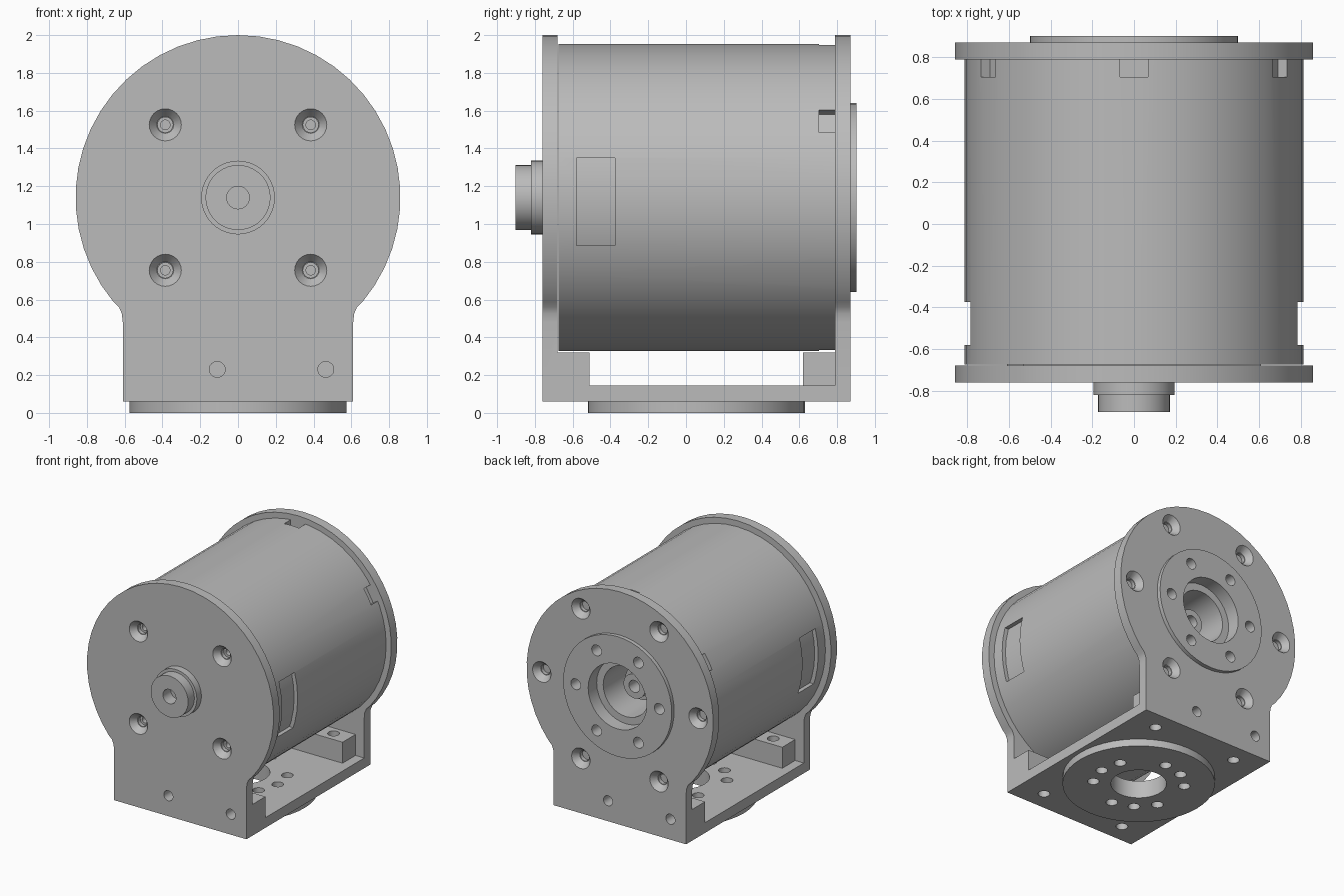
import bpy, bmesh
from math import cos, sin, pi, radians
from mathutils import Vector, Matrix

cube = bpy.data.objects.get("Cube")
if cube:
    bpy.data.objects.remove(cube, do_unlink=True)

AXIS = 1.14      # height of the motor axis
FRONT, BACK = -0.76, 0.87
HALF = 0.61      # half width of the foot
Y = Vector((0, 1, 0))
Z = Vector((0, 0, 1))

metal = bpy.data.materials.new("grey_metal")
metal.use_nodes = True
metal.diffuse_color = (0.5, 0.5, 0.5, 1)
metal.node_tree.nodes["Principled BSDF"].inputs["Base Color"].default_value = (0.5, 0.5, 0.5, 1)


def finish(name, bm):
    bmesh.ops.recalc_face_normals(bm, faces=bm.faces)
    mesh = bpy.data.meshes.new(name)
    bm.to_mesh(mesh)
    bm.free()
    mesh.materials.append(metal)
    obj = bpy.data.objects.new(name, mesh)
    bpy.context.collection.objects.link(obj)
    return obj


def lathe(name, origin, axis, profile, sides=24):
    """Solid of revolution from (radius, distance along axis) pairs."""
    bm = bmesh.new()
    rings = [[bm.verts.new((r * cos(2 * pi * i / sides), r * sin(2 * pi * i / sides), t))
              for i in range(sides)] for r, t in profile]
    for a, b in zip(rings, rings[1:]):
        for i in range(sides):
            j = (i + 1) % sides
            bm.faces.new((a[i], a[j], b[j], b[i]))
    bm.faces.new(rings[0])
    bm.faces.new(rings[-1])
    turn = axis.to_track_quat('Z', 'Y').to_matrix().to_4x4()
    bm.transform(Matrix.Translation(origin) @ turn)
    return finish(name, bm)


def rod(origin, axis, radius, length, sides=24, name="cutter"):
    return lathe(name, origin, axis, [(radius, 0), (radius, length)], sides)


def box(name, low, high, spin=0):
    """Box between two corners, optionally turned about the motor axis."""
    bm = bmesh.new()
    bmesh.ops.create_cube(bm, size=1)
    low, high = Vector(low), Vector(high)
    bm.transform(Matrix.Translation((low + high) / 2) @ Matrix.Diagonal((high - low).to_4d()))
    pivot = Matrix.Translation((0, 0, AXIS))
    bm.transform(pivot @ Matrix.Rotation(spin, 4, 'Y') @ pivot.inverted())
    return finish(name, bm)


def combine(target, tools, operation='DIFFERENCE'):
    for tool in tools:
        mod = target.modifiers.new("bool", 'BOOLEAN')
        mod.operation, mod.solver, mod.object = operation, 'EXACT', tool
        bpy.context.view_layer.objects.active = target
        bpy.ops.object.modifier_apply(modifier=mod.name)
        bpy.data.objects.remove(tool, do_unlink=True)
    return target


def circle_points(radius, count, start=0):
    """Points around the motor axis as (x, z)."""
    return [(radius * cos(start + 2 * pi * i / count), AXIS + radius * sin(start + 2 * pi * i / count))
            for i in range(count)]


def end_plate(name, y0, y1):
    """Round plate that necks down to a square foot."""
    arc = [radians(-40 + 260 * i / 36) for i in range(37)]
    side = [(HALF, 0.06), (HALF, 0.48), (0.615, 0.525), (0.63, 0.56)]
    outline = side + [(0.86 * cos(a), AXIS + 0.86 * sin(a)) for a in arc]
    outline += [(-x, z) for x, z in reversed(side)]
    bm = bmesh.new()
    face = bm.faces.new([bm.verts.new((x, y0, z)) for x, z in outline])
    out = bmesh.ops.extrude_face_region(bm, geom=[face])
    moved = [v for v in out["geom"] if isinstance(v, bmesh.types.BMVert)]
    bmesh.ops.translate(bm, verts=moved, vec=(0, y1 - y0, 0))
    return finish(name, bm)


def countersink(x, y, z, axis):
    return lathe("cutter", (x, y, z), axis,
                 [(0.093, -0.01), (0.045, 0.05), (0.04, 0.05), (0.04, 0.085)])


# Bracket: two end plates, floor and the two screw blocks
bracket = end_plate("bracket", FRONT, -0.68)
combine(bracket, [
    end_plate("back_plate", 0.79, BACK),
    box("floor", (-HALF, FRONT, 0.06), (HALF, BACK, 0.145)),
    box("front_block", (-0.53, -0.7, 0.1), (HALF, -0.51, 0.32)),
    box("back_block", (-HALF, 0.62, 0.1), (0.53, 0.8, 0.32)),
], 'UNION')

# Bracket holes: countersinks, screw holes, hub opening and floor corners
cuts = [countersink(x, FRONT, AXIS + dz, Y) for x in (-0.385, 0.385) for dz in (-0.385, 0.385)]
cuts += [countersink(x, BACK, z, -Y) for x, z in circle_points(0.72, 6)]
for x in (-0.11, 0.465):
    cuts.append(rod((x, FRONT - 0.01, 0.23), Y, 0.042, 0.2))
    cuts.append(rod((-x, BACK + 0.01, 0.23), -Y, 0.042, 0.2))
cuts += [rod((x, y, 0), Z, 0.045, 0.4) for x in (-0.384, 0.384) for y in (-0.6, 0.71)]
cuts.append(rod((0, 0.75, AXIS), Y, 0.27, 0.2, 32))
combine(bracket, cuts)


# Turntable disc under the floor, drilled together with it
def turntable_holes():
    holes = [rod((0, 0.055, -0.1), Z, 0.21, 0.3, 40)]
    for group in range(3):
        for step in (-30, 0, 30):
            a = radians(-4 + 120 * group + step)
            holes.append(rod((0.345 * cos(a), 0.055 + 0.345 * sin(a), -0.1), Z, 0.045, 0.3))
    return holes


disc = rod((0, 0.055, 0), Z, 0.575, 0.06, 48, "turntable_disc")
combine(disc, turntable_holes())
combine(bracket, turntable_holes())

# Motor body with vent notches, side recesses, screw holes and a rear bore
body = rod((0, -0.675, AXIS), Y, 0.8125, 1.465, 48, "motor_body")
cuts = [box("cutter", (-0.068, 0.705, AXIS + 0.76), (0.068, 0.85, AXIS + 0.9), radians(60 * i))
        for i in range(6)]
for x0, x1 in ((-0.9, -0.6), (0.6, 0.9)):
    recess = box("cutter", (x0, -0.58, 0.885), (x1, -0.375, 1.35))
    cuts.append(combine(recess, [rod((0, -0.8, AXIS), Y, 0.78, 0.8, 48)]))
cuts += [rod((x, -0.7, AXIS + dz), Y, 0.025, 0.15) for x in (-0.385, 0.385) for dz in (-0.385, 0.385)]
cuts.append(lathe("cutter", (0, 0, AXIS), Y, [(0.21, 0.4), (0.21, 0.85)], 32))
combine(body, cuts)

# Rear flange ring with six tapped holes
flange = rod((0, BACK, AXIS), Y, 0.5, 0.0325, 48, "rear_flange")
cuts = [rod((x, 0.8, z), Y, 0.045, 0.2) for x, z in circle_points(0.385, 6)]
combine(flange, cuts + [rod((0, 0.8, AXIS), Y, 0.27, 0.2, 32)])
combine(bracket, [rod((x, 0.8, z), Y, 0.045, 0.2) for x, z in circle_points(0.385, 6)])

# Hollow shaft end inside the rear bore
shaft = lathe("rear_shaft", (0, 0, AXIS), Y, [(0.14, 0.4), (0.14, 0.6), (0.1, 0.6), (0.1, 0.68)])
combine(shaft, [rod((0, 0.5, AXIS), Y, 0.05, 0.3)])

# Front stepped boss with a centre hole
boss = lathe("front_boss", (0, FRONT, AXIS), -Y,
             [(0.195, 0), (0.195, 0.06), (0.172, 0.06), (0.172, 0.1425)], 40)
combine(boss, [rod((0, -1, AXIS), Y, 0.06, 0.2)])

# Smooth the round walls, keep the edges crisp
parts = (bracket, disc, body, flange, shaft, boss)
for obj in bpy.context.view_layer.objects:
    obj.select_set(obj in parts)
bpy.ops.object.shade_smooth_by_angle(angle=radians(30))
